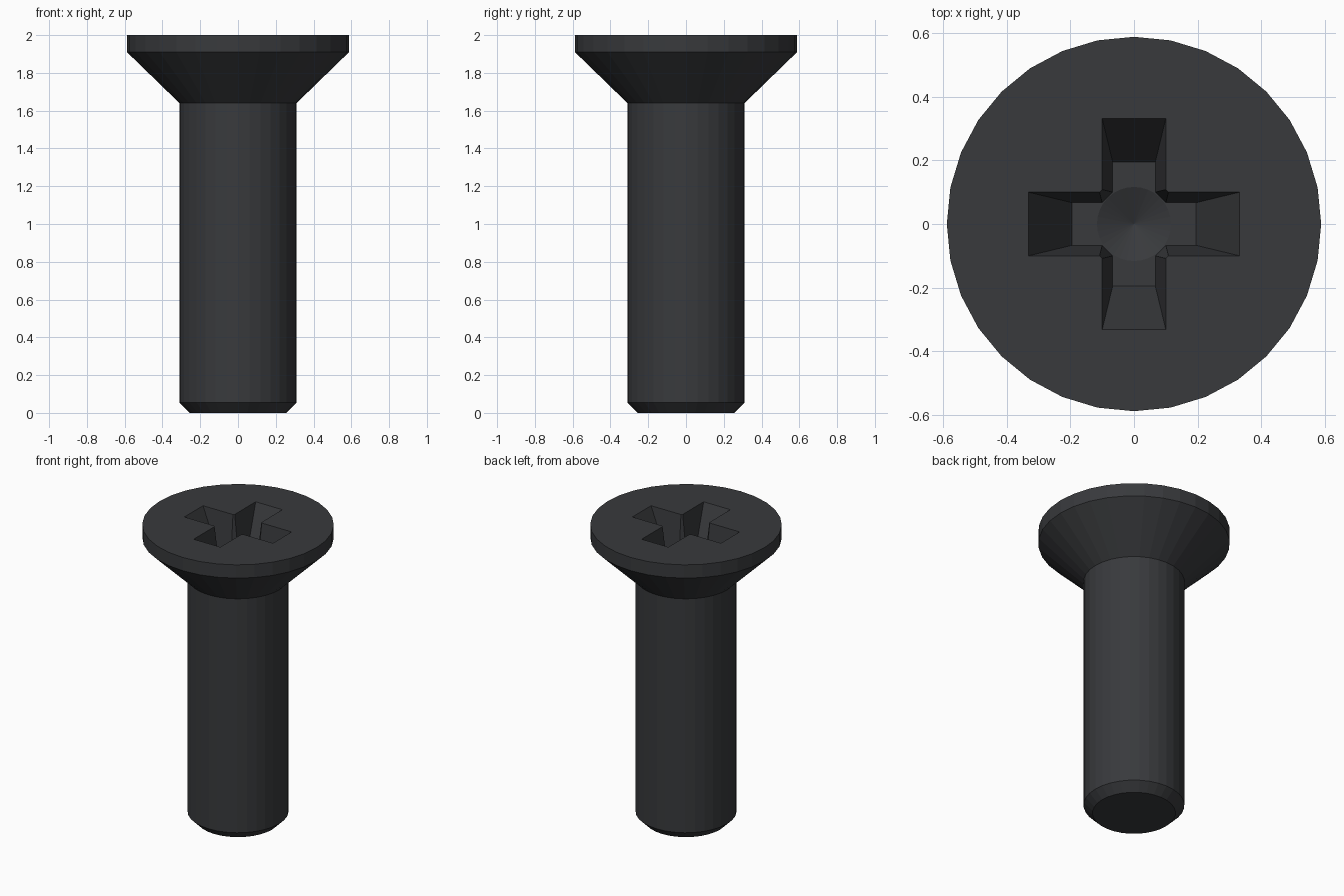
import bpy, bmesh, math

if "Cube" in bpy.data.objects:
    bpy.data.objects.remove(bpy.data.objects["Cube"])

SIDES = 32
mat = bpy.data.materials.new("dark_metal")
mat.diffuse_color = (0.04, 0.042, 0.046, 1)
mat.use_nodes = True
mat.node_tree.nodes["Principled BSDF"].inputs["Base Color"].default_value = mat.diffuse_color


def loft(name, rings):
    """Closed solid through rings of equal point count, bottom to top."""
    bm = bmesh.new()
    loops = [[bm.verts.new(p) for p in ring] for ring in rings]
    for a, b in zip(loops, loops[1:]):
        for i in range(len(a)):
            j = (i + 1) % len(a)
            bm.faces.new((a[i], a[j], b[j], b[i]))
    bm.faces.new(loops[0][::-1])
    bm.faces.new(loops[-1])
    bmesh.ops.recalc_face_normals(bm, faces=bm.faces)
    me = bpy.data.meshes.new(name)
    bm.to_mesh(me)
    bm.free()
    ob = bpy.data.objects.new(name, me)
    bpy.context.collection.objects.link(ob)
    me.materials.append(mat)
    return ob


def circle(r, z):
    return [(r * math.cos(2 * math.pi * i / SIDES),
             r * math.sin(2 * math.pi * i / SIDES), z) for i in range(SIDES)]


def cross(w, length, c, z):
    """Cross outline: half width w, arm length, chamfered inner corners."""
    arm = [(w + c, -w), (length, -w), (length, w), (w + c, w)]
    pts = []
    for k in range(4):
        for x, y in arm:
            for _ in range(k):
                x, y = -y, x
            pts.append((x, y, z))
    return pts


# Shank with chamfered tip, countersunk head and thin rim
screw = loft("countersunk_screw", [circle(r, z) for r, z in (
    (0.255, 0), (0.31, 0.055), (0.31, 1.64), (0.588, 1.91), (0.588, 2))])

# Tapered cross recess and the shallow cone at its bottom
floor = 1.72
recess = loft("recess_cutter", [cross(0.067, 0.195, 0.033, floor),
                                cross(0.1, 0.332, 0.008, 2.0),
                                cross(0.1, 0.332, 0.008, 2.1)])
cone = loft("cone_cutter", [circle(0.001, floor - 0.05),
                            circle(0.121, floor + 0.002)])

bpy.context.view_layer.objects.active = screw
for cutter in (recess, cone):
    cutter.hide_render = True
    mod = screw.modifiers.new("cut", "BOOLEAN")
    mod.operation = "DIFFERENCE"
    mod.solver = "EXACT"
    mod.object = cutter
    bpy.ops.object.modifier_apply(modifier=mod.name)
    bpy.data.objects.remove(cutter)
